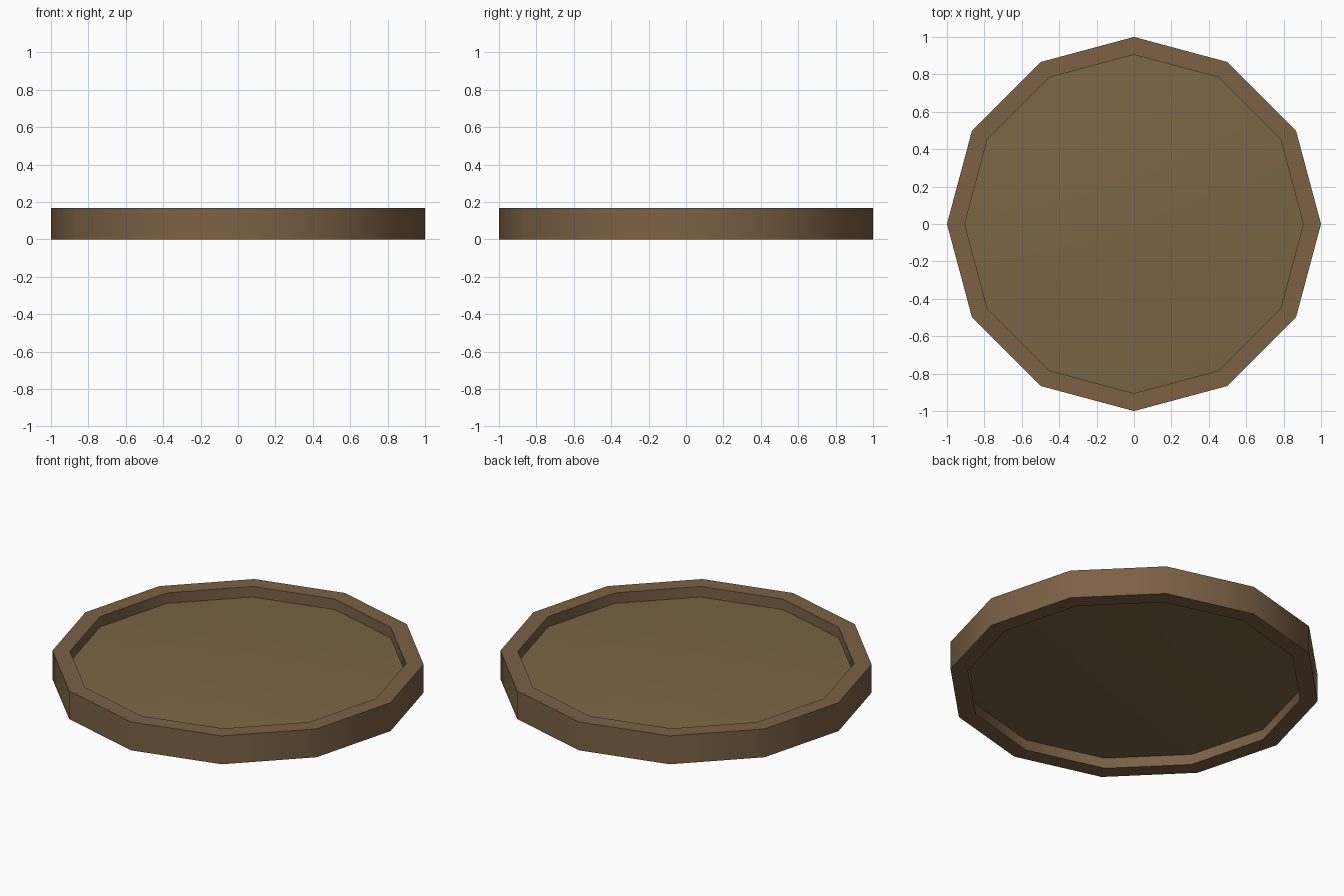
import bpy, bmesh, math

if "Cube" in bpy.data.objects:
    bpy.data.objects.remove(bpy.data.objects["Cube"])

SIDES = 12


def material(name, color):
    m = bpy.data.materials.new(name)
    m.diffuse_color = color
    m.use_nodes = True
    m.node_tree.nodes["Principled BSDF"].inputs["Base Color"].default_value = m.diffuse_color
    return m


def lathe(name, profile, mat):
    """Spin a closed (radius, z) profile into a 12-sided solid; radius 0 becomes a pole."""
    bm = bmesh.new()
    rings = []
    for r, z in profile:
        if r == 0:
            rings.append([bm.verts.new((0, 0, z))] * SIDES)
        else:
            rings.append([bm.verts.new((r * math.cos(math.tau * i / SIDES),
                                        r * math.sin(math.tau * i / SIDES), z))
                          for i in range(SIDES)])
    for k, ring in enumerate(rings):
        nxt = rings[(k + 1) % len(rings)]
        for i in range(SIDES):
            j = (i + 1) % SIDES
            corners = list(dict.fromkeys((ring[i], ring[j], nxt[j], nxt[i])))
            if len(corners) > 2:
                bm.faces.new(corners)
    bmesh.ops.recalc_face_normals(bm, faces=bm.faces[:])
    mesh = bpy.data.meshes.new(name)
    bm.to_mesh(mesh)
    bm.free()
    mesh.materials.append(mat)
    obj = bpy.data.objects.new(name, mesh)
    bpy.context.collection.objects.link(obj)
    # Walls shade round, corners of the section stay crisp
    bpy.ops.object.select_all(action='DESELECT')
    obj.select_set(True)
    bpy.context.view_layer.objects.active = obj
    bpy.ops.object.shade_smooth_by_angle(angle=math.radians(40))
    return obj


rim_wood = material("rim_wood", (0.20, 0.12, 0.06, 1))
panel_wood = material("panel_wood", (0.20, 0.13, 0.06, 1))

# Raised rim
lathe("rim", [(1.0, 0), (1.0, 0.168), (0.905, 0.168), (0.905, 0)], rim_wood)

# Gently domed panel, set in from both the top and the underside
lathe("panel", [(0, 0.02), (0.55, 0.037), (0.905, 0.062),
                (0.905, 0.106), (0.55, 0.131), (0, 0.148)], panel_wood)
